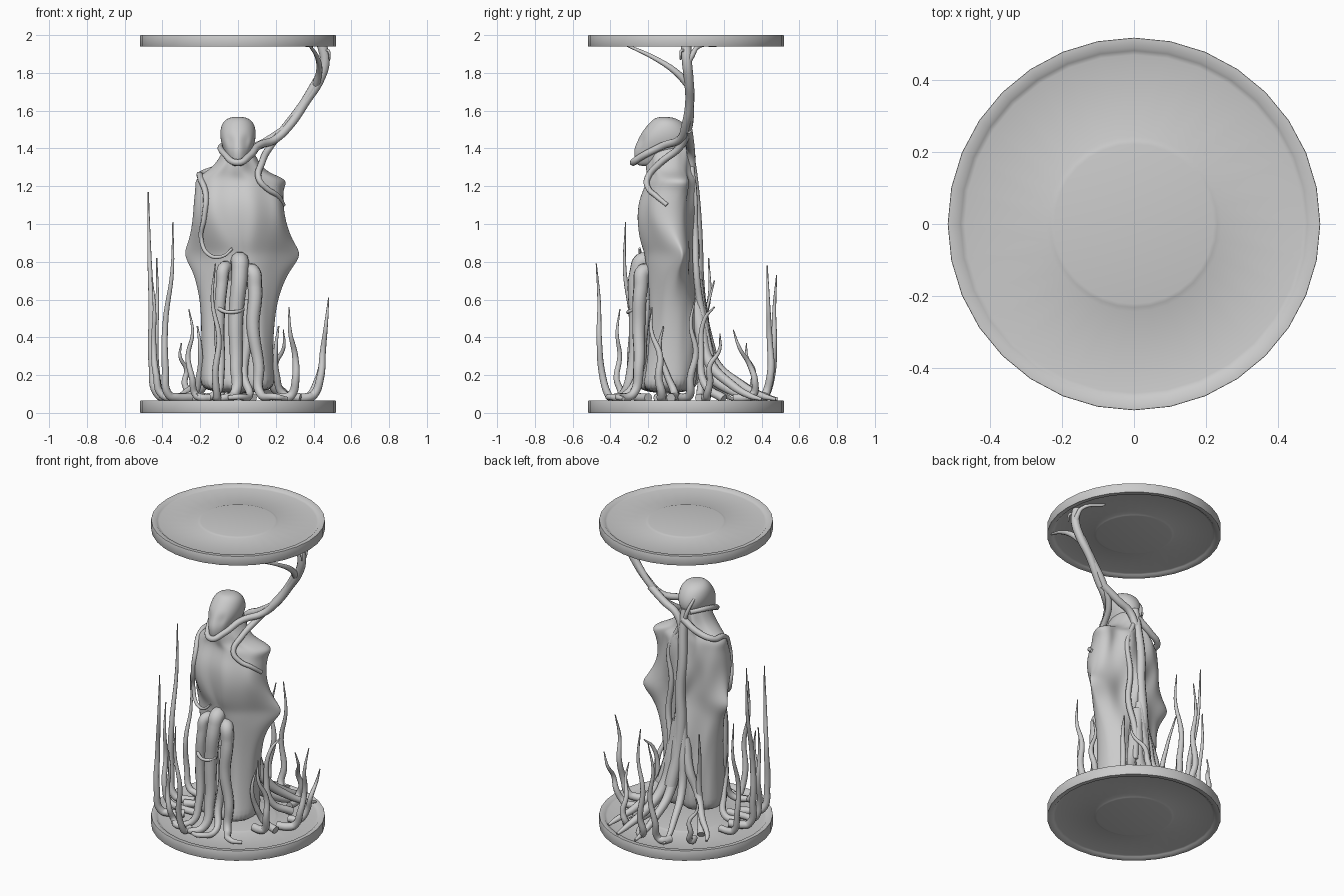
import bpy, bmesh, math
from mathutils import Vector


def finish(name, bm, angle=40):
    bmesh.ops.recalc_face_normals(bm, faces=bm.faces)
    me = bpy.data.meshes.new(name)
    bm.to_mesh(me)
    bm.free()
    ob = bpy.data.objects.new(name, me)
    bpy.context.collection.objects.link(ob)
    bpy.ops.object.select_all(action='DESELECT')
    ob.select_set(True)
    bpy.context.view_layer.objects.active = ob
    bpy.ops.object.shade_smooth_by_angle(angle=math.radians(angle))
    return ob


def skin(bm, rings):
    n = len(rings[0])
    for a, b in zip(rings, rings[1:]):
        for i in range(n):
            bm.faces.new((a[i], a[(i + 1) % n], b[(i + 1) % n], b[i]))
    bm.faces.new(rings[0])
    bm.faces.new(rings[-1])


def plate(name, z0, z1):
    # rim, recessed field and raised centre on both sides
    half = [(0.222, 0.004), (0.232, 0.006), (0.244, 0.011), (0.47, 0.011), (0.482, 0.008),
            (0.49, 0.0), (0.517, 0.0), (0.518, 0.002)]
    prof = [(r, z0 + d) for r, d in half] + [(r, z1 - d) for r, d in reversed(half)]
    bm = bmesh.new()
    rings = [[bm.verts.new((r * math.cos(i * math.tau / 32), r * math.sin(i * math.tau / 32), z))
              for i in range(32)] for r, z in prof]
    skin(bm, rings)
    finish(name, bm, 50)


def loft(name, rows, n, fold=0.0, dents=()):
    # rows: z, left x, right x, front y, back y, roundness
    bm = bmesh.new()
    rings = []
    for z, xl, xr, yf, yb, e in rows:
        cx, cy, rx, ry = (xl + xr) / 2, (yf + yb) / 2, (xr - xl) / 2, (yb - yf) / 2
        ring = []
        for i in range(n):
            t = i * math.tau / n
            c, s = math.cos(t), math.sin(t)
            w = 1 + fold * math.sin(7 * t + 4 * z) * abs(s) + fold * math.sin(9 * t - 14 * z) * max(s, 0)
            p = Vector((cx + rx * math.copysign(abs(c) ** e, c),
                        cy + ry * w * math.copysign(abs(s) ** e, s), z))
            for d, rad, push in dents:
                k = (p - Vector(d)).length / rad
                if k < 1:
                    p.y += push * (1 - k * k) ** 2
            ring.append(bm.verts.new(p))
        rings.append(ring)
    skin(bm, rings)
    ob = finish(name, bm, 180)
    m = ob.modifiers.new("smooth", 'SUBSURF')
    m.levels = m.render_levels = 2
    return ob


def tube(name, pts, r0, r1, power=1.0):
    cu = bpy.data.curves.new(name, 'CURVE')
    cu.dimensions = '3D'
    cu.bevel_depth = 1.0
    cu.bevel_resolution = 3
    cu.resolution_u = 8
    cu.use_fill_caps = True
    sp = cu.splines.new('BEZIER')
    sp.bezier_points.add(len(pts) - 1)
    for i, (b, p) in enumerate(zip(sp.bezier_points, pts)):
        b.co = p
        b.handle_left_type = b.handle_right_type = 'AUTO'
        b.radius = r0 + (r1 - r0) * (i / (len(pts) - 1)) ** power
    ob = bpy.data.objects.new(name, cu)
    bpy.context.collection.objects.link(ob)
    bpy.context.view_layer.update()
    bpy.ops.object.select_all(action='DESELECT')
    ob.select_set(True)
    bpy.context.view_layer.objects.active = ob
    bpy.ops.object.convert(target='MESH')
    bpy.ops.object.shade_smooth_by_angle(angle=math.radians(60))


plate("base_plate", 0.0, 0.065)
plate("top_plate", 1.94, 2.0)

# Cloaked body; the dents pull elbows and shoulders backwards
loft("cloaked_body", [
    (0.10, -.20, .20, -.26, .05, .8), (0.20, -.20, .19, -.235, .06, .85), (0.35, -.195, .185, -.21, .06, .85),
    (0.50, -.195, .195, -.20, .06, .9), (0.62, -.205, .215, -.20, .06, 1), (0.74, -.235, .265, -.21, .055, 1.3),
    (0.80, -.27, .315, -.22, .055, 1.6), (0.85, -.29, .335, -.225, .055, 1.7), (0.91, -.26, .29, -.245, .055, 1.4),
    (1.02, -.24, .25, -.255, .05, .95),
    (1.12, -.235, .24, -.245, .05, .9), (1.19, -.225, .24, -.215, .045, .95), (1.235, -.23, .27, -.20, .04, 1.0),
    (1.27, -.18, .16, -.20, .03, 1), (1.32, -.115, .115, -.21, .025, 1), (1.38, -.085, .085, -.20, .02, 1),
    (1.44, -.05, .05, -.18, .01, 1)], 36, 0.1,
    [((.33, -.06, .85), .22, .07), ((-.3, -.06, .85), .22, .06), ((.25, -.08, 1.22), .15, .05)])

# Bowed head with brow and eye hollows
loft("head", [
    (1.305, -.025, .025, -.25, -.15, 1), (1.325, -.048, .048, -.268, -.08, 1), (1.36, -.066, .066, -.276, -.02, 1),
    (1.40, -.08, .08, -.276, .015, 1), (1.44, -.092, .092, -.262, .025, .95), (1.48, -.096, .096, -.238, .02, .95),
    (1.52, -.09, .09, -.208, .0, 1), (1.55, -.072, .072, -.18, -.03, 1), (1.568, -.035, .035, -.15, -.08, 1)],
    24, 0.0, [((-.045, -.25, 1.43), .045, .025), ((.045, -.25, 1.43), .045, .025)])

# Thick tentacles hanging from the belly
tube("belly_tentacle_centre", [(0, -.17, .77), (0.01, -.225, .805), (.01, -.255, .75), (-.012, -.265, .5),
                               (-.01, -.28, .25), (-.02, -.33, .1), (-.08, -.38, .08), (-.13, -.34, .075)], .05, .01, 1.5)
tube("belly_tentacle_right", [(.04, -.18, .7), (.07, -.22, .75), (.09, -.24, .66), (.08, -.25, .45),
                              (.11, -.25, .25), (.12, -.28, .1), (.2, -.36, .085), (.26, -.33, .075)], .044, .01, 1.5)
tube("belly_tentacle_left", [(-.05, -.18, .72), (-.07, -.225, .77), (-.085, -.25, .68), (-.1, -.25, .45),
                             (-.095, -.27, .22), (-.12, -.31, .1), (-.22, -.36, .085)], .038, .018)
tube("belly_tentacle_inner", [(.04, -.21, .6), (.05, -.23, .4), (.03, -.25, .2), (.06, -.33, .09),
                              (.0, -.41, .085), (-.05, -.4, .08)], .03, .012)
tube("belly_cross_tendril", [(-.115, -.25, .57), (-.08, -.29, .54), (-.01, -.305, .535), (.03, -.27, .55)], .012, .008)

# Rising trunk from around the jaw to the top plate
tube("jaw_trunk", [(-.04, .02, 1.41), (-.09, -.08, 1.41), (-.07, -.2, 1.37), (0, -.28, 1.325), (.06, -.23, 1.36),
                   (.11, -.12, 1.415), (.2, -.03, 1.45), (.28, 0, 1.53), (.36, .02, 1.65), (.43, .015, 1.76),
                   (.46, .005, 1.86), (.445, 0, 1.95)], .014, .028)
tube("neck_trunk", [(.24, -.1, 1.1), (.21, -.16, 1.15), (.15, -.2, 1.19), (.11, -.205, 1.24), (.125, -.14, 1.32),
                    (.17, -.03, 1.41), (.24, .01, 1.5), (.34, .02, 1.63), (.42, .015, 1.76)], .012, .024)
tube("top_branch_front", [(.41, .02, 1.73), (.43, -.06, 1.81), (.42, -.17, 1.88), (.38, -.31, 1.945)], .022, .007)
tube("top_branch_side", [(.455, .0, 1.84), (.465, .03, 1.89), (.45, .06, 1.935), (.36, .16, 1.945)], .02, .007)
tube("top_branch_tip", [(.46, .0, 1.87), (.475, -.02, 1.92), (.485, -.03, 1.87)], .012, .004)

# Spine, shoulder and skull tentacles
tube("spine", [(.0, .01, 1.42), (0, .03, 1.3), (-.01, .05, 1.1), (0, .06, .9), (-.01, .065, .7),
               (0, .085, .5), (0.02, .13, .3)], .024, .038)
tube("trunk_root", [(.25, .01, 1.5), (.14, .02, 1.43), (.05, .025, 1.38), (0, .03, 1.25)], .024, .022)
tube("skull_tendril", [(0, .025, 1.33), (-.03, .025, 1.42), (-.05, -.02, 1.5), (-.03, -.07, 1.54)], .015, .003)
tube("left_shoulder_tentacle", [(0, .03, 1.36), (-.1, .025, 1.3), (-.19, -.01, 1.265), (-.2, -.1, 1.25),
                                (-.17, -.2, 1.15), (-.18, -.21, 1.03), (-.195, -.185, .92),
                                (-.15, -.215, .835), (-.08, -.24, .83), (-.03, -.245, .87)], .022, .007)
tube("right_back_tentacle", [(.03, .03, 1.3), (.09, .045, 1.15), (.07, .05, .95), (.09, .055, .75),
                             (.06, .08, .55), (.1, .13, .3)], .014, .02)

# Fan of heavy roots behind the body
for i, (x, y, top, r) in enumerate([(.29, .37, .48, .036), (.17, .44, .55, .04), (.03, .45, .6, .036),
                                    (-.14, .4, .55, .03), (-.33, .23, .45, .03)]):
    tube("back_root_%d" % i, [(x * .1, .05, top + .15), (x * .25, .08, top - .05), (x * .42, y * .33, .27),
                              (x * .68, y * .65, .15), (x * .92, y * .92, .09), (x * .98, y * 1.08, .072)],
         r, .008, 1.6)
tube("back_root_web", [(.02, .04, .55), (.03, .07, .4), (.06, .12, .22), (.13, .24, .12), (.2, .36, .08)], .05, .02)

# Slim side tendrils climbing the cloak
for s in (-1, 1):
    tube("side_tendril", [(s * .33, -.08, .08), (s * .24, -.06, .1), (s * .205, -.1, .2),
                          (s * .2, -.14, .34), (s * .215, -.12, .46)], .024, .004, 1.5)
    tube("rear_side_tendril", [(s * .25, .2, .075), (s * .18, .1, .15), (s * .15, .08, .32),
                               (s * .17, .1, .5), (s * .2, .15, .7 if s < 0 else .56)], .024, .004, 1.5)

# Rim tendrils: inner root, foot at the rim, tip, thickness
rim = [
    (-.3, -.02, -.45, -.06, -.475, .05, 1.17, .025),
    (-.25, -.2, -.39, -.29, -.345, -.32, 1.01, .024),
    (-.3, .07, -.43, .08, -.43, .12, .82, .022),
    (-.2, -.15, -.43, -.15, -.455, -.1, .72, .022),
    (-.1, -.35, -.12, -.44, -.12, -.475, .79, .022),
    (-.15, -.35, -.24, -.37, -.26, -.35, .55, .02),
    (.08, .36, .02, .45, .03, .43, .78, .024),
    (-.14, .36, -.1, .45, -.06, .48, .73, .024),
    (.2, .25, .2, .38, .24, .25, .44, .022),
    (-.25, .27, -.28, .36, -.3, .32, .37, .02),
    (.3, -.02, .43, .02, .48, .05, .61, .025),
    (.3, .1, .41, .12, .47, .18, .42, .022),
    (.2, -.12, .31, -.14, .27, -.18, .56, .026),
]
for i, (ax, ay, fx, fy, tx, ty, h, r) in enumerate(rim):
    a, f, t = Vector((ax, ay, .08)), Vector((fx, fy, .13)), Vector((tx, ty, h))
    out = Vector((fx, fy, 0)).normalized()
    side = Vector((-out.y, out.x, 0))
    w = .02 * (-1) ** i
    pts = [a, a.lerp(f, .55) - Vector((0, 0, .025)), f - out * .03 - Vector((0, 0, .035)),
           f.lerp(t, .12), f.lerp(t, .4) + side * w, f.lerp(t, .7) - side * w * .8, t]
    tube("rim_tendril_%02d" % i, pts, r, .003, 2.2)
